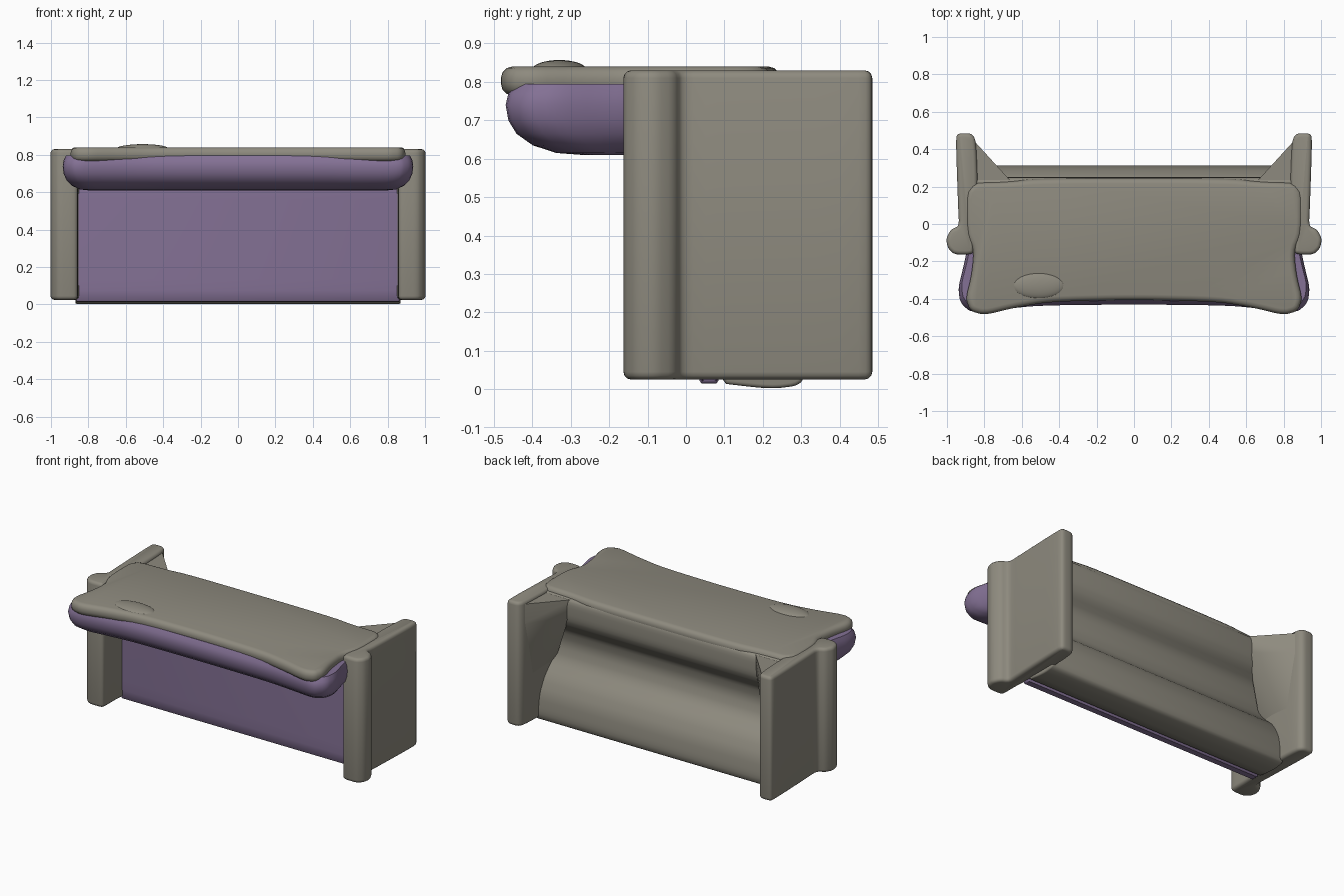
import bpy, bmesh, math
from mathutils import Vector

if "Cube" in bpy.data.objects:
    bpy.data.objects.remove(bpy.data.objects["Cube"])


def material(name, color):
    m = bpy.data.materials.new(name)
    m.diffuse_color = color
    m.use_nodes = True
    m.node_tree.nodes["Principled BSDF"].inputs["Base Color"].default_value = m.diffuse_color
    return m


GREY = material("grey fabric", (0.27, 0.255, 0.21, 1))
PURPLE = material("purple fabric", (0.23, 0.165, 0.30, 1))


def finish(name, bm, mat):
    bmesh.ops.recalc_face_normals(bm, faces=bm.faces)
    me = bpy.data.meshes.new(name)
    bm.to_mesh(me)
    bm.free()
    ob = bpy.data.objects.new(name, me)
    bpy.context.collection.objects.link(ob)
    me.materials.append(mat)
    bpy.ops.object.select_all(action='DESELECT')
    ob.select_set(True)
    bpy.context.view_layer.objects.active = ob
    bpy.ops.object.shade_smooth_by_angle(angle=math.radians(50))
    return ob


def soften(pts, passes=2, t=0.2):
    """Corner cutting of a closed outline."""
    pts = [Vector(p) for p in pts]
    for _ in range(passes):
        pts = [q for a, b in zip(pts, pts[1:] + pts[:1])
               for q in (a.lerp(b, t), b.lerp(a, t))]
    return pts


def inset(pts, d):
    n = len(pts)
    area = sum(pts[i - 1].cross(pts[i]) for i in range(n))
    out = []
    for i, p in enumerate(pts):
        e = (pts[(i + 1) % n] - pts[i - 1]).normalized()
        out.append(p + Vector((-e.y, e.x)) * d * (1 if area > 0 else -1))
    return out


def loft(name, rings, mat, place):
    """Skin rings of (outline, height); place maps (a, b, height) to a point."""
    bm = bmesh.new()
    rows = [[bm.verts.new(place(p.x, p.y, h)) for p in r] for r, h in rings]
    n = len(rows[0])
    for lo, hi in zip(rows, rows[1:]):
        for i in range(n):
            j = (i + 1) % n
            bm.faces.new((lo[i], lo[j], hi[j], hi[i]))
    bm.faces.new(rows[0])
    bm.faces.new(rows[-1])
    return finish(name, bm, mat)


def padded(name, pts, h0, h1, r, mat, place):
    """Prism with rounded end rims."""
    steps = [(r * (1 - math.sin(a)), r * (1 - math.cos(a)))
             for a in (0, math.pi / 6, math.pi / 3, math.pi / 2)]
    rings = [(inset(pts, d), h0 + h) for d, h in steps]
    rings += [(inset(pts, d), h1 - h) for d, h in reversed(steps)]
    return loft(name, rings, mat, place)


def mirrored(half):
    return half + [(-x, y) for x, y in reversed(half) if x > 0]


def up(a, b, h):
    return (a, b, h)


def across(a, b, h):
    return (h, a, b)


# Arms with a rolled front edge, and gussets joining them to the back
arm = [(0.855, -0.15), (0.88, -0.163), (0.96, -0.163), (0.995, -0.13),
       (1.005, -0.08), (0.98, -0.03), (0.935, -0.01), (0.94, 0.08),
       (0.953, 0.46), (0.94, 0.485), (0.87, 0.485), (0.845, 0.45),
       (0.835, 0.2), (0.855, 0.0)]
for s, side in ((1, "right"), (-1, "left")):
    padded(side + "_arm", soften([(s * x, y) for x, y in arm]),
           0.025, 0.83, 0.02, GREY, up)
    bm = bmesh.new()
    for p in ((0.65, 0.22, 0.81), (0.67, 0.24, 0.70), (0.76, 0.31, 0.81),
              (0.77, 0.31, 0.68), (0.86, 0.45, 0.81), (0.86, 0.45, 0.68),
              (0.86, 0.15, 0.81), (0.86, 0.12, 0.3), (0.79, 0.2, 0.45),
              (0.86, 0.38, 0.3)):
        bm.verts.new((s * p[0], p[1], p[2]))
    bmesh.ops.convex_hull(bm, input=bm.verts)
    finish(side + "_gusset", bm, GREY)

# Body behind the panel: hollowed rear and bottom ridge
body = [(0.05, 0.02), (0.22, 0.0), (0.30, 0.01), (0.315, 0.06), (0.30, 0.18),
        (0.25, 0.28), (0.16, 0.36), (0.13, 0.46), (0.15, 0.56), (0.22, 0.62),
        (0.25, 0.68), (0.25, 0.80), (0.22, 0.82), (0.05, 0.82)]
padded("base_frame", soften(body), -0.87, 0.87, 0.01, GREY, across)

# Purple seat panel
panel = [(0.03, 0.015), (0.09, 0.015), (0.09, 0.68), (0.03, 0.68)]
padded("seat_panel", soften(panel, 2, 0.1), -0.865, 0.865, 0.01, PURPLE, across)

# Overhanging purple cushion with a rounded underside
cushion = soften(mirrored([(0.0, -0.43), (0.5, -0.435), (0.7, -0.455),
                           (0.87, -0.475), (0.93, -0.42), (0.94, -0.34),
                           (0.91, -0.22), (0.89, -0.12), (0.85, -0.08),
                           (0.85, 0.06)]))
profile = [(0.61, 0.58), (0.615, 0.72), (0.635, 0.85), (0.665, 0.94),
           (0.70, 0.985), (0.74, 1.0), (0.77, 0.985), (0.795, 0.95)]
loft("back_cushion",
     [([Vector((p.x * (1 - (1 - s) * 0.35), p.y * s)) for p in cushion], z)
      for z, s in profile], PURPLE, up)

# Grey shell on top
shell = soften(mirrored([(0.0, -0.405), (0.45, -0.415), (0.65, -0.45),
                         (0.80, -0.487), (0.875, -0.465), (0.90, -0.40),
                         (0.87, -0.28), (0.855, -0.15), (0.90, -0.05),
                         (0.90, 0.22), (0.68, 0.225), (0.5, 0.245)]))
padded("back_shell", shell, 0.765, 0.84, 0.03, GREY, up)

# Small swelling on the shell
bm = bmesh.new()
bmesh.ops.create_uvsphere(bm, u_segments=32, v_segments=16, radius=1)
bmesh.ops.scale(bm, vec=(0.14, 0.07, 0.025), verts=bm.verts)
bmesh.ops.translate(bm, vec=(-0.51, -0.33, 0.832), verts=bm.verts)
finish("shell_swelling", bm, GREY)
